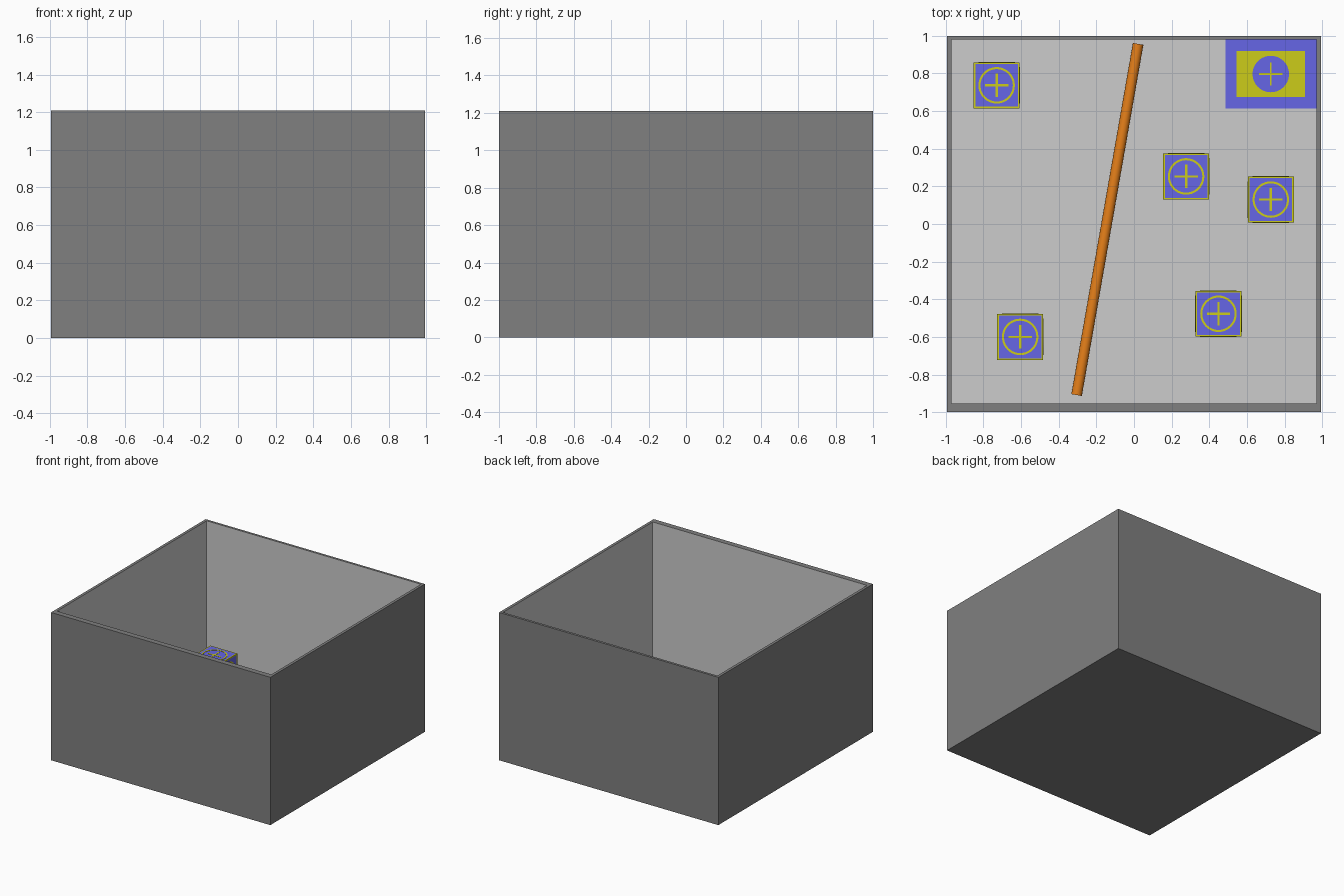
import bpy, bmesh, math
from mathutils import Matrix, Vector

if "Cube" in bpy.data.objects:
    bpy.data.objects.remove(bpy.data.objects["Cube"])


def material(name, rgb):
    m = bpy.data.materials.new(name)
    m.diffuse_color = (*rgb, 1)
    m.use_nodes = True
    m.node_tree.nodes["Principled BSDF"].inputs["Base Color"].default_value = m.diffuse_color
    return m


DARK = material("dark grey", (0.214, 0.214, 0.214))
LIGHT = material("light grey", (0.604, 0.604, 0.604))
BLUE = material("blue", (0.133, 0.133, 0.787))
YELLOW = material("yellow", (0.604, 0.604, 0.010))
ORANGE = material("orange", (0.787, 0.214, 0.010))


def finish(bm, name, mats, loc=(0, 0, 0), rot=0):
    me = bpy.data.meshes.new(name)
    bm.normal_update()
    bm.to_mesh(me)
    bm.free()
    for m in mats:
        me.materials.append(m)
    ob = bpy.data.objects.new(name, me)
    ob.location = loc
    ob.rotation_euler.z = rot
    bpy.context.collection.objects.link(ob)
    return ob


def add_plate(bm, outline, thick, mat, mx=Matrix()):
    """Thin prism from a counter-clockwise outline."""
    lo = [bm.verts.new(mx @ Vector((x, y, 0))) for x, y in outline]
    hi = [bm.verts.new(mx @ Vector((x, y, thick))) for x, y in outline]
    n = len(lo)
    faces = [bm.faces.new(hi), bm.faces.new(lo[::-1])]
    faces += [bm.faces.new((lo[i], lo[(i + 1) % n], hi[(i + 1) % n], hi[i])) for i in range(n)]
    for f in faces:
        f.material_index = mat


def add_ring(bm, r0, r1, thick, mat, mx, n=40):
    loops = []
    for r, z in ((r1, 0), (r1, thick), (r0, thick), (r0, 0)):
        loops.append([bm.verts.new(mx @ Vector((r * math.cos(2 * math.pi * i / n),
                                                r * math.sin(2 * math.pi * i / n), z)))
                      for i in range(n)])
    for a, b in zip(loops, loops[1:]):
        for i in range(n):
            j = (i + 1) % n
            bm.faces.new((a[i], a[j], b[j], b[i])).material_index = mat


def rect(x0, x1, y0, y1):
    return [(x0, y0), (x1, y0), (x1, y1), (x0, y1)]


def plus(h, w):
    return [(w, -h), (w, -w), (h, -w), (h, w), (w, w), (w, h),
            (-w, h), (-w, w), (-h, w), (-h, -w), (-w, -w), (-w, -h)]


# Open tray: dark outside and rim, light inside
FLOOR, TOP, HX = 0.0225, 1.21, 0.993
bm = bmesh.new()
loops = []
for o, z in ((rect(-HX, HX, -1, 1), 0), (rect(-HX, HX, -1, 1), TOP),
             (rect(-0.97, 0.97, -0.955, 0.98), TOP), (rect(-0.97, 0.97, -0.955, 0.98), FLOOR)):
    loops.append([bm.verts.new((x, y, z)) for x, y in o])
bm.faces.new(loops[0][::-1])
bm.faces.new(loops[3]).material_index = 1
for k in range(3):
    a, b = loops[k], loops[k + 1]
    for i in range(4):
        j = (i + 1) % 4
        bm.faces.new((a[i], a[j], b[j], b[i])).material_index = 1 if k == 2 else 0
finish(bm, "open_tray", [DARK, LIGHT])

# Crates: yellow edge frames by inset, ring and plus on each visible face
S = 0.244
sides = [Matrix()] + [Matrix.Rotation(k * math.pi / 2, 4, 'Z') @ Matrix.Rotation(math.pi / 2, 4, 'X')
                      for k in range(4)]
for n, (x, y) in enumerate([(-0.73, 0.737), (0.277, 0.253), (0.727, 0.13),
                            (0.449, -0.477), (-0.605, -0.6)]):
    bm = bmesh.new()
    bmesh.ops.create_cube(bm, size=S)
    rim = bmesh.ops.inset_individual(bm, faces=bm.faces[:], thickness=0.012)
    for f in rim["faces"]:
        f.material_index = 1
    for rot in sides:
        mx = rot @ Matrix.Translation((0, 0, S / 2))
        add_ring(bm, 0.086, 0.097, 0.002, 1, mx)
        add_plate(bm, plus(0.062, 0.006), 0.002, 1, mx)
    finish(bm, f"crate_{n + 1}", [BLUE, YELLOW], (x, y, FLOOR + S / 2))

# Corner target zone: stacked thin plates on the floor
bm = bmesh.new()
cx, cy = 0.727, 0.797
disc = [(0.097 * math.cos(a * math.pi / 20), 0.097 * math.sin(a * math.pi / 20)) for a in range(40)]
add_plate(bm, rect(0.485 - cx, 0.97 - cx, 0.615 - cy, 0.98 - cy), 0.003, 0)
add_plate(bm, rect(0.545 - cx, 0.908 - cx, 0.675 - cy, 0.92 - cy), 0.005, 1)
add_plate(bm, disc, 0.007, 0)
add_plate(bm, plus(0.062, 0.005), 0.009, 1)
finish(bm, "target_zone", [BLUE, YELLOW], (cx, cy, FLOOR))

# Orange rod lying across the floor
a, b, R = Vector((0.022, 0.957, 0)), Vector((-0.305, -0.909, 0)), 0.028
d = a - b
bpy.ops.mesh.primitive_cylinder_add(vertices=32, radius=R, depth=d.length,
                                    location=(a + b) / 2 + Vector((0, 0, FLOOR + R)))
rod = bpy.context.object
rod.name = "floor_rod"
rod.rotation_euler = d.to_track_quat('Z', 'Y').to_euler()
rod.data.materials.append(ORANGE)
bpy.ops.object.shade_smooth_by_angle()
